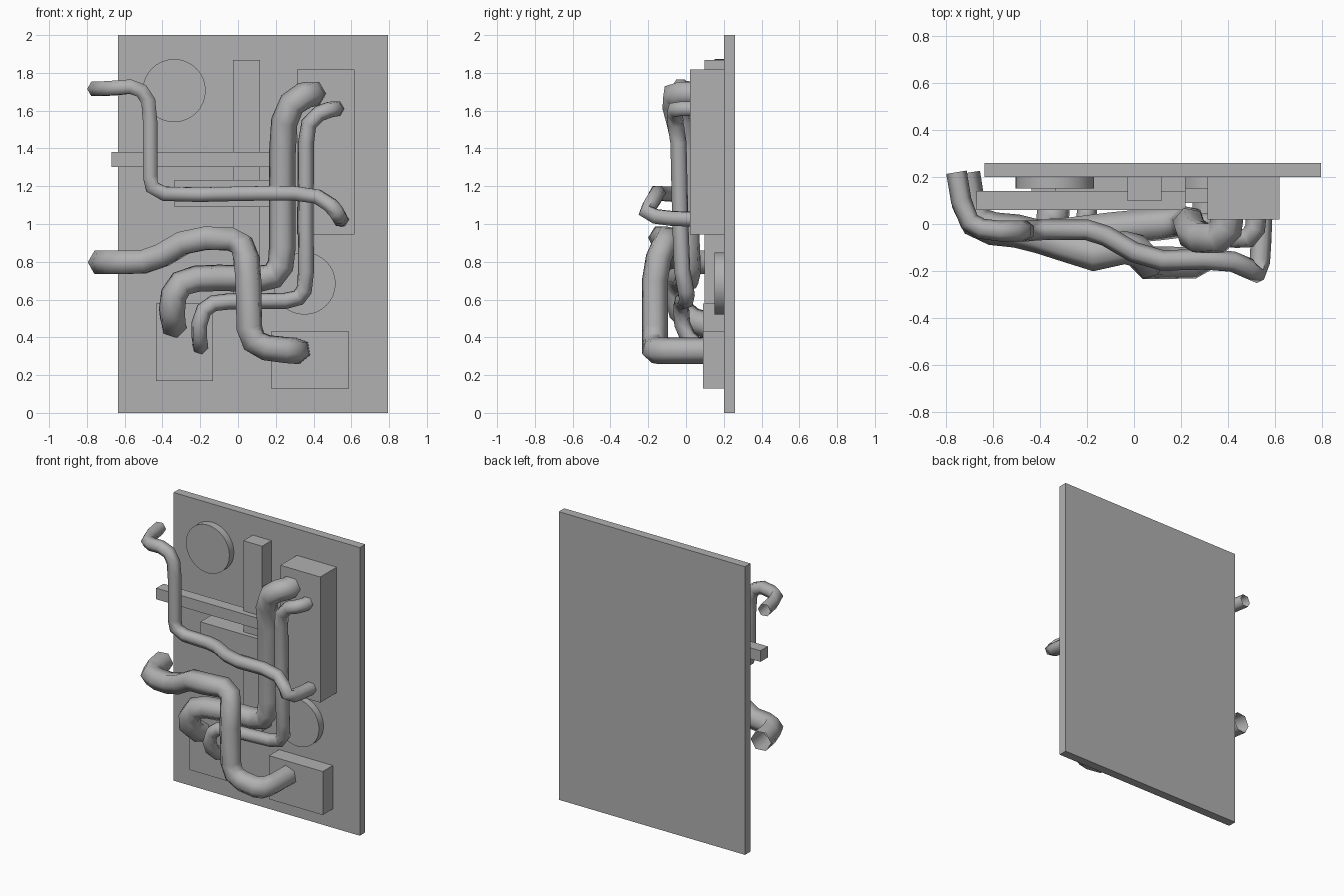
import bpy
from math import radians, pi

# dark grey finish shared by every part
grey = bpy.data.materials.new("dark_grey")
grey.diffuse_color = (0.44, 0.44, 0.44, 1)


def box(name, x0, x1, y0, y1, z0, z1):
    bpy.ops.mesh.primitive_cube_add(size=1, location=((x0 + x1) / 2, (y0 + y1) / 2, (z0 + z1) / 2))
    ob = bpy.context.object
    ob.name = name
    ob.scale = (x1 - x0, y1 - y0, z1 - z0)
    bpy.ops.object.transform_apply(location=False, rotation=False, scale=True)
    ob.data.materials.append(grey)


def disc(name, x, z, r, y0, y1):
    bpy.ops.mesh.primitive_cylinder_add(vertices=32, radius=r, depth=y1 - y0,
                                        location=(x, (y0 + y1) / 2, z), rotation=(pi / 2, 0, 0))
    ob = bpy.context.object
    ob.name = name
    ob.data.materials.append(grey)
    bpy.ops.object.shade_smooth_by_angle(angle=radians(30))


def pipe(name, r, pts):
    # open-ended hexagonal tube swept along a path
    cu = bpy.data.curves.new(name, 'CURVE')
    cu.dimensions = '3D'
    cu.bevel_depth = r
    cu.bevel_resolution = 1
    cu.materials.append(grey)
    sp = cu.splines.new('POLY')
    sp.points.add(len(pts) - 1)
    for p, co in zip(sp.points, pts):
        p.co = (*co, 1)
    ob = bpy.data.objects.new(name, cu)
    bpy.context.collection.objects.link(ob)
    bpy.ops.object.select_all(action='DESELECT')
    ob.select_set(True)
    bpy.context.view_layer.objects.active = ob
    bpy.ops.object.convert(target='MESH')
    bpy.ops.object.shade_smooth_by_angle(angle=radians(65))


# backing panel
box("wall_panel", -0.635, 0.795, 0.20, 0.26, 0, 2)

# raised boxes and bars
box("tall_box", 0.312, 0.618, 0.02, 0.21, 0.945, 1.817)
box("lower_left_box", -0.435, -0.132, 0.09, 0.21, 0.17, 0.58)
box("lower_right_box", 0.175, 0.588, 0.09, 0.21, 0.13, 0.432)
box("middle_box", -0.335, 0.22, 0.065, 0.21, 1.09, 1.234)
box("vertical_bar", -0.027, 0.117, 0.098, 0.21, 0.58, 1.867)
box("horizontal_bar", -0.67, 0.22, 0.06, 0.14, 1.303, 1.38)

# round plates
disc("upper_disc", -0.338, 1.706, 0.167, 0.15, 0.21)
disc("lower_disc", 0.352, 0.685, 0.165, 0.15, 0.21)

# thin pipe crossing the top
pipe("upper_thin_pipe", 0.044, [
    (-0.755, 0.22, 1.715), (-0.735, 0.10, 1.715), (-0.70, 0.01, 1.717), (-0.65, -0.02, 1.72),
    (-0.57, -0.03, 1.727), (-0.51, -0.03, 1.705), (-0.475, -0.03, 1.65), (-0.465, -0.03, 1.54),
    (-0.465, -0.03, 1.25), (-0.455, -0.03, 1.195), (-0.39, -0.025, 1.16), (-0.20, -0.025, 1.155),
    (-0.12, -0.05, 1.157), (0.0, -0.12, 1.16), (0.12, -0.155, 1.162), (0.30, -0.15, 1.162),
    (0.42, -0.16, 1.145), (0.49, -0.19, 1.10), (0.52, -0.21, 1.065), (0.535, -0.16, 1.04),
    (0.54, -0.08, 1.03), (0.545, 0.04, 1.025)])

# fat pipe from the left edge to the lower right box
pipe("front_fat_pipe", 0.071, [
    (-0.725, 0.215, 0.797), (-0.705, 0.09, 0.797), (-0.67, 0.01, 0.797), (-0.60, -0.02, 0.797),
    (-0.50, -0.03, 0.80), (-0.40, -0.055, 0.835), (-0.29, -0.09, 0.90), (-0.17, -0.13, 0.925),
    (-0.04, -0.10, 0.92), (0.02, -0.115, 0.89), (0.045, -0.145, 0.82), (0.055, -0.165, 0.70),
    (0.06, -0.165, 0.45), (0.085, -0.165, 0.38), (0.15, -0.165, 0.345), (0.25, -0.165, 0.333),
    (0.29, -0.145, 0.33), (0.31, -0.08, 0.33), (0.315, 0.10, 0.33)])

# fat pipe from the tall box to the lower left box
pipe("rear_fat_pipe", 0.072, [
    (0.395, 0.04, 1.69), (0.39, -0.02, 1.69), (0.35, -0.06, 1.68), (0.285, -0.06, 1.635),
    (0.245, -0.035, 1.54), (0.235, 0.0, 1.38), (0.235, 0.005, 0.88), (0.225, 0.01, 0.78),
    (0.185, 0.01, 0.725), (0.11, 0.0, 0.71), (-0.10, -0.02, 0.715), (-0.22, -0.035, 0.71),
    (-0.30, -0.045, 0.685), (-0.34, -0.045, 0.625), (-0.35, -0.025, 0.54), (-0.345, 0.03, 0.49),
    (-0.34, 0.11, 0.465)])

# thin pipe running alongside it
pipe("rear_thin_pipe", 0.044, [
    (0.52, 0.04, 1.61), (0.515, -0.02, 1.61), (0.485, -0.06, 1.605), (0.43, -0.06, 1.585),
    (0.375, -0.055, 1.53), (0.36, -0.04, 1.43), (0.358, -0.03, 1.00), (0.36, -0.02, 0.75),
    (0.35, 0.0, 0.65), (0.32, 0.005, 0.61), (0.25, 0.0, 0.593), (-0.05, -0.02, 0.59),
    (-0.13, -0.025, 0.58), (-0.18, -0.025, 0.545), (-0.205, -0.02, 0.47), (-0.205, 0.01, 0.40),
    (-0.20, 0.05, 0.365), (-0.20, 0.11, 0.35)])
